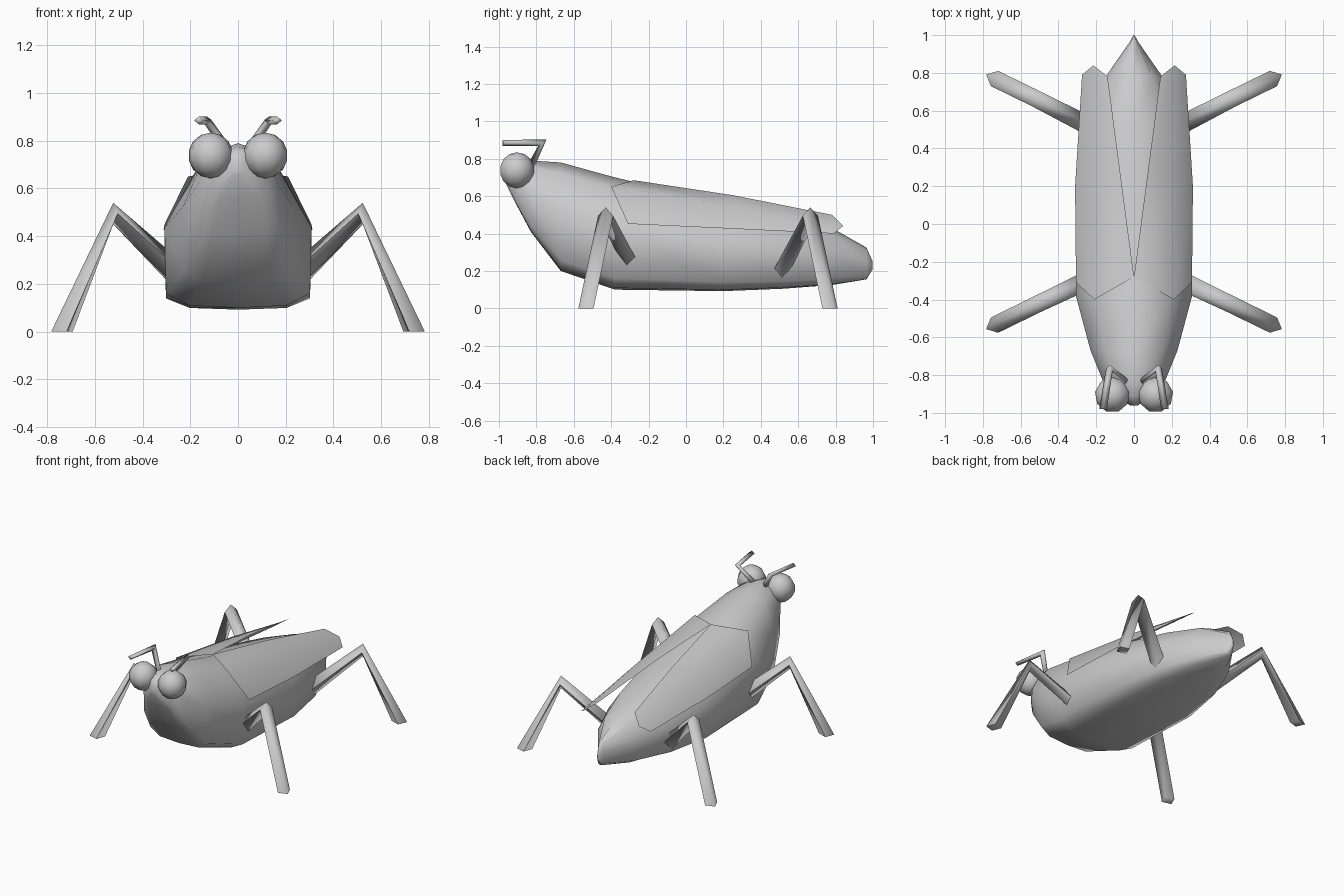
import bpy, bmesh, math
from mathutils import Vector as V

if "Cube" in bpy.data.objects:
    bpy.data.objects.remove(bpy.data.objects["Cube"])


def finish(name, bm, mirror=True, angle=60):
    bmesh.ops.recalc_face_normals(bm, faces=bm.faces[:])
    me = bpy.data.meshes.new(name)
    bm.to_mesh(me)
    bm.free()
    ob = bpy.data.objects.new(name, me)
    bpy.context.collection.objects.link(ob)
    bpy.ops.object.select_all(action='DESELECT')
    ob.select_set(True)
    bpy.context.view_layer.objects.active = ob
    bpy.ops.object.shade_smooth_by_angle(angle=math.radians(angle))
    if mirror:
        ob.modifiers.new("Mirror", 'MIRROR')
    return ob


def loft(rings, closed=True):
    bm = bmesh.new()
    vs = [[bm.verts.new(p) for p in r] for r in rings]
    n = len(rings[0])
    for a, b in zip(vs, vs[1:]):
        for i in range(n if closed else n - 1):
            j = (i + 1) % n
            bm.faces.new((a[i], a[j], b[j], b[i]))
    if closed:
        bm.faces.new(vs[0])
        bm.faces.new(vs[-1])
    return bm


def diamond(c, u, v):
    c, u, v = V(c), V(u), V(v)
    return [c + u, c + v, c - u, c - v]


# Body: one cross-section scaled along the length (y, bottom, top, half width)
half = [(0, 1), (.64, .9), (1, .56), (.98, .1), (.66, .015), (0, 0)]
section = half + [(-x, z) for x, z in half[-2:0:-1]]
stations = [(-.96, .66, .74, .02), (-.91, .56, .775, .11), (-.83, .41, .79, .165),
            (-.67, .2, .78, .23), (-.38, .1, .70, .308), (.2, .092, .565, .308),
            (.52, .105, .495, .25), (.78, .125, .43, .15),
            (.965, .155, .325, .022), (.998, .21, .25, .004)]
finish("body", loft([[(x * w, y, b + z * (t - b)) for x, z in section]
                     for y, b, t, w in stations]), mirror=False, angle=85)

# Wings: thin folded sheets (inner edge, ridge, outer edge)
finish("wings", loft([
    [(0, -.28, .685), (.21, -.40, .65), (.307, -.31, .452)],
    [(.07, .25, .605), (.21, .22, .56), (.312, .2, .428)],
    [(.14, .78, .50), (.215, .84, .44), (.275, .79, .40)]], closed=False))

# Legs: bent four-sided struts with flat feet (knee y, hip end, side)
for name, knee_y, hip, sgn in (("front_legs", -.43, (.22, -.285, .215), -1),
                               ("rear_legs", .665, (.22, .51, .2), 1)):
    d = V((.9, sgn * .43, 0))
    s = V((.43, -sgn * .9, 0))
    finish(name, loft([
        diamond(hip, (-.022, 0, .045), s * .05),
        diamond((.523, knee_y, .495), (0, 0, .045), s * .045),
        diamond((.738, knee_y + sgn * .105, 0), d * .05, s * .045)]), angle=95)

# Eyes: low-sided smooth spheres
bm = bmesh.new()
bmesh.ops.create_uvsphere(bm, u_segments=9, v_segments=7, radius=.096)
bmesh.ops.translate(bm, verts=bm.verts[:], vec=(.114, -.905, .738))
finish("eyes", bm)

# Antennae: thin struts bent forward
finish("antennae", loft([
    diamond((.03, -.84, .74), (0, .018, -.01), (.017, 0, -.011)),
    diamond((.13, -.768, .885), (0, .022, .017), (.018, .003, -.003)),
    diamond((.164, -.98, .885), (0, 0, .016), (.02, .002, 0))]), angle=95)
